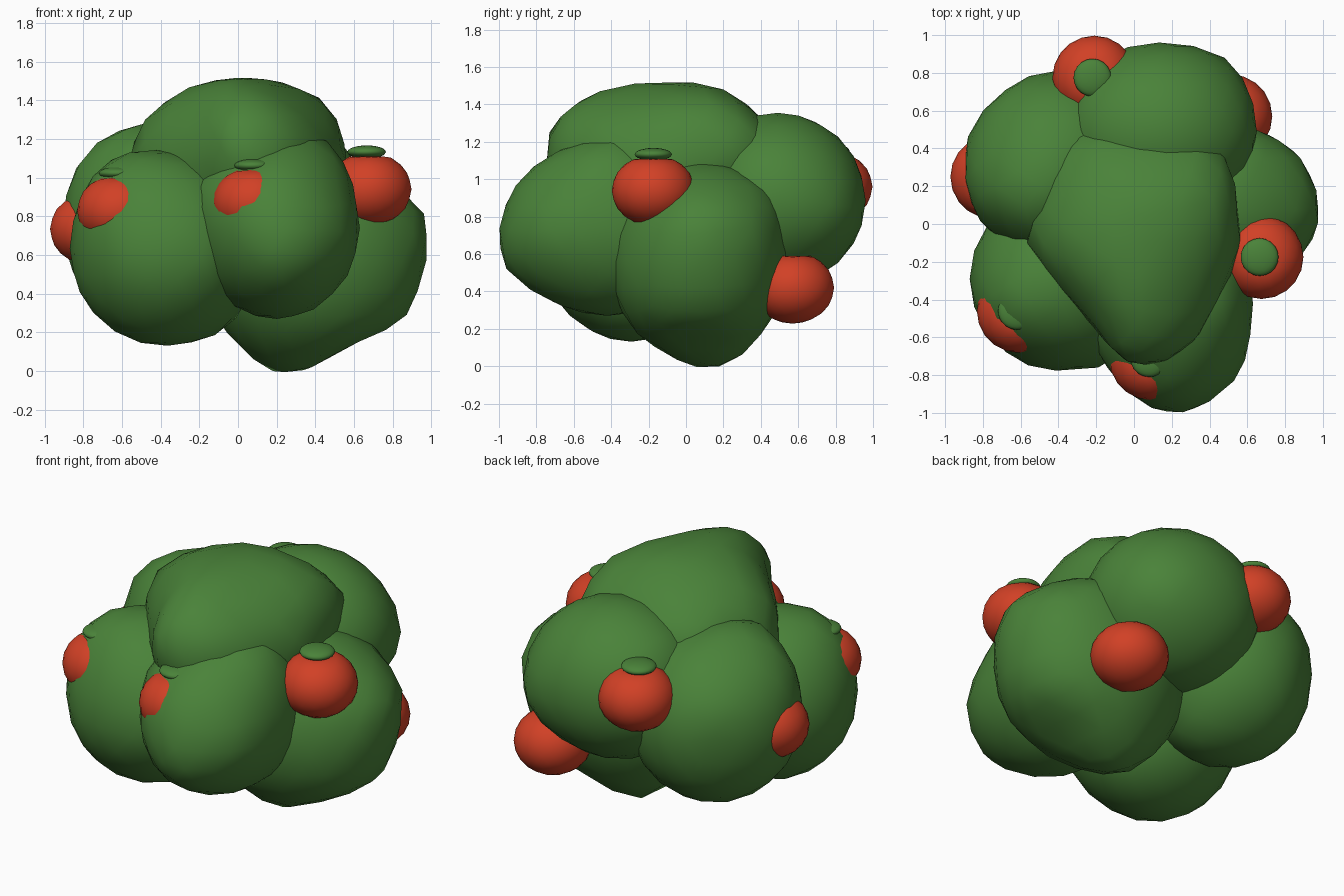
import bpy
import bmesh
from mathutils import Vector


def material(name, color):
    m = bpy.data.materials.new(name)
    m.diffuse_color = (*color, 1)
    return m


GREEN = material("leaf green", (0.068, 0.225, 0.041))
RED = material("berry red", (0.64, 0.052, 0.019))


def blob(name, center, radii, mat, pulls=(), taper=0.0, top=1.0):
    """Lumpy ellipsoid: narrowed to the front by taper, flattened above top,
    and softly pulled to the given points."""
    bm = bmesh.new()
    bmesh.ops.create_icosphere(bm, subdivisions=3, radius=1)
    c = Vector(center)
    for v in bm.verts:
        x, y, z = v.co
        front = max(0, -y) * taper
        x = x * (1 - front) + 0.5 * front
        v.co = Vector((x * radii[0], y * radii[1], min(z, top) * radii[2])) + c
    for p in pulls:
        p = Vector(p)
        start = min(bm.verts, key=lambda v: (v.co - p).length).co.copy()
        for v in bm.verts:
            v.co += (p - start) * max(0, 1 - (v.co - start).length / 0.35)
    for v in bm.verts:
        v.co -= c
    for f in bm.faces:
        f.smooth = True
    mesh = bpy.data.meshes.new(name)
    bm.to_mesh(mesh)
    bm.free()
    mesh.materials.append(mat)
    ob = bpy.data.objects.new(name, mesh)
    ob.location = c
    bpy.context.collection.objects.link(ob)
    return ob


# Foliage clumps
blob("foliage_front_left", (-0.38, -0.29, 0.635), (0.49, 0.48, 0.505), GREEN,
     [(-0.45, -0.77, 0.62), (-0.19, -0.76, 0.60), (-0.72, -0.50, 0.98),
      (-0.56, -0.40, 1.13), (-0.10, -0.15, 0.21)])
blob("foliage_front_right", (0.20, -0.42, 0.74), (0.43, 0.55, 0.47), GREEN,
     [(0.23, -0.99, 0.74), (0.53, -0.83, 0.72), (0.23, -0.96, 0.52),
      (0.46, -0.40, 1.19), (-0.23, -0.48, 0.97), (-0.02, -0.84, 0.94)])
blob("foliage_right", (0.38, 0.07, 0.565), (0.58, 0.48, 0.54), GREEN,
     [(0.18, 0.18, 0.0), (0.97, 0.06, 0.80), (0.63, 0.08, 0.16),
      (0.88, 0.35, 0.75), (0.60, 0.45, 0.93)])
blob("foliage_top", (0.0, -0.10, 1.06), (0.565, 0.62, 0.455), GREEN,
     [(-0.03, -0.73, 1.25), (0.33, -0.60, 1.22), (0.41, 0.12, 1.41),
      (0.46, 0.40, 1.20), (-0.32, 0.47, 1.17), (0.05, -0.46, 1.47),
      (0.10, 0.20, 1.48)], taper=0.4)
blob("foliage_back", (0.13, 0.49, 0.89), (0.52, 0.47, 0.465), GREEN,
     [(0.48, 0.88, 0.85), (-0.33, 0.55, 1.08)])
blob("foliage_back_left", (-0.42, 0.31, 0.74), (0.485, 0.50, 0.51), GREEN,
     [(-0.58, 0.10, 1.25), (-0.82, 0.15, 1.07), (-0.50, -0.14, 0.98),
      (-0.12, 0.25, 0.31), (-0.68, 0.71, 0.80)])

# Berries, each with a flat leaf cap
berries = {
    "right": (0.675, -0.175, 0.94),
    "back": (-0.21, 0.775, 0.96),
    "left": (-0.75, 0.25, 0.735),
    "front_left": (-0.61, -0.46, 0.83),
    "low_back_right": (0.51, 0.57, 0.42),
    "front": (0.09, -0.71, 0.87),
}
for name, (x, y, z) in berries.items():
    blob("berry_" + name, (x, y, z), (0.222, 0.222, 0.192), RED, top=0.88)
    if name != "low_back_right":
        blob("cap_" + name, (x - 0.01, y, z + 0.193), (0.10, 0.10, 0.034), GREEN)
